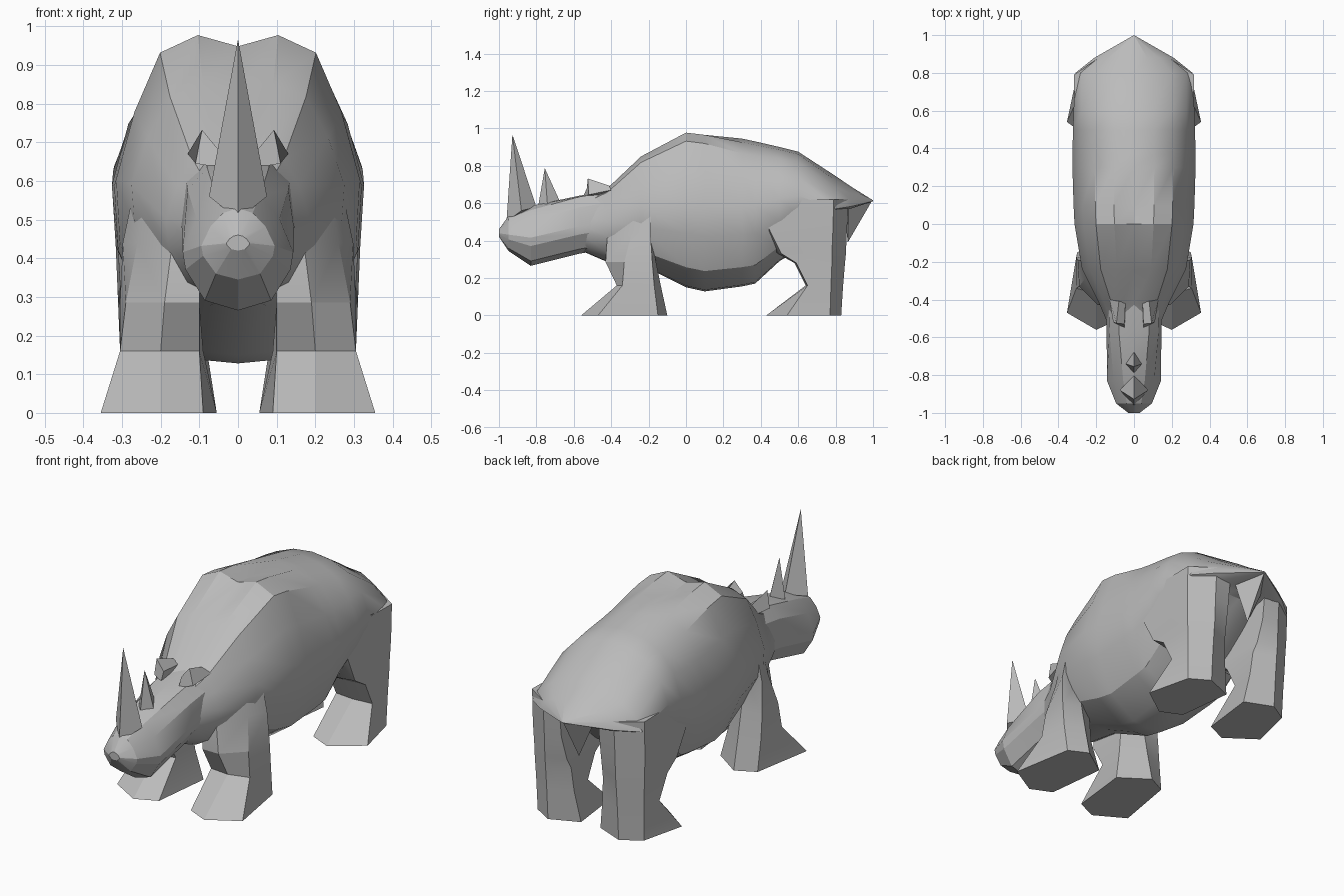
import bpy
import bmesh
import math

if "Cube" in bpy.data.objects:
    bpy.data.objects.remove(bpy.data.objects["Cube"])

# One flat colour for the whole animal
hide = bpy.data.materials.new("grey hide")
hide.use_nodes = True
hide_colour = (0.5, 0.5, 0.5, 1)
hide.diffuse_color = hide_colour
hide.node_tree.nodes["Principled BSDF"].inputs["Base Color"].default_value = hide_colour


def loft(name, rings, smooth_angle=30):
    """Skin a closed solid over rings that share one point count."""
    bm = bmesh.new()
    loops = [[bm.verts.new(point) for point in ring] for ring in rings]
    for lower, upper in zip(loops, loops[1:]):
        count = len(lower)
        for i in range(count):
            j = (i + 1) % count
            bm.faces.new((lower[i], lower[j], upper[j], upper[i]))
    bm.faces.new(loops[0])
    bm.faces.new(loops[-1])
    bmesh.ops.remove_doubles(bm, verts=bm.verts, dist=0.0005)
    bmesh.ops.recalc_face_normals(bm, faces=bm.faces)
    mesh = bpy.data.meshes.new(name)
    bm.to_mesh(mesh)
    bm.free()
    mesh.materials.append(hide)
    part = bpy.data.objects.new(name, mesh)
    bpy.context.collection.objects.link(part)
    bpy.ops.object.select_all(action="DESELECT")
    part.select_set(True)
    bpy.context.view_layer.objects.active = part
    bpy.ops.object.shade_smooth_by_angle(angle=math.radians(smooth_angle))


def torso_rings(stations):
    """Scale a half profile to each (profile, y, half width, top, bottom) and mirror it."""
    rings = []
    for profile, y, width, top, bottom in stations:
        outline = profile + [(-x, h) for x, h in profile[-2:0:-1]]
        rings.append([(x * width, y, bottom + h * (top - bottom)) for x, h in outline])
    return rings


def mirrored(name, rings, smooth_angle):
    """Build a left part and its right twin."""
    for side, sign in (("left", 1), ("right", -1)):
        loft(side + "_" + name,
             [[(sign * x, y, z) for x, y, z in ring] for ring in rings], smooth_angle)


def leg(name, levels):
    mirrored(name, [[(x, y, z) for x, y in ring] for z, ring in levels], 25)


def spike(name, base, tip):
    loft(name, [base, [tip] * len(base)], 10)


# Barrel body: twin shoulder ridges that merge into one spine and a pointed rump
flank = [(1, .55), (.97, .35), (.72, .13), (.27, .01), (0, 0)]
shoulder = [(0, .965), (.33, 1), (.64, .945), (.85, .76)] + flank
back = [(0, 1), (.33, .975), (.64, .9), (.87, .75)] + flank
rump = [(0, 1), (.33, .88), (.64, .7), (.9, .4), (1, .1), (.9, .05), (.7, 0), (.3, 0), (0, 0)]
loft("body", torso_rings([
    (shoulder, -.57, .12, .60, .35),
    (shoulder, -.42, .185, .68, .285),
    (shoulder, -.24, .275, .85, .27),
    (shoulder, 0, .315, .977, .15),
    (shoulder, .1, .32, .965, .128),
    (back, .3, .326, .945, .155),
    (back, .37, .326, .93, .17),
    (back, .5, .323, .90, .29),
    (back, .6, .32, .875, .35),
    (rump, .8, .31, .745, .55),
    (rump, .88, .21, .69, .57),
    (rump, 1, 0, .615, .61),
]))

# Tail flap hanging between the haunches
spike("tail", [(-.1, .87, .61), (0, .84, .62), (.1, .87, .61), (0, .995, .613)], (0, .865, .39))

# Head with a wide jaw, wedge-shaped muzzle and fuller skull
jaw = [(1, .47), (.95, .33), (.6, .08), (0, 0)]
muzzle = [(0, 1), (.4, .93), (.75, .74)] + jaw
skull = [(0, 1), (.55, .98), (.9, .8)] + jaw
loft("head", torso_rings([
    (muzzle, -1, .03, .46, .42),
    (muzzle, -.95, .095, .53, .345),
    (muzzle, -.83, .143, .585, .265),
    (skull, -.57, .145, .64, .33),
    (skull, -.38, .15, .67, .36),
]), 20)

# Horns
spike("front_horn", [(0, -.96, .50), (.075, -.88, .56), (0, -.80, .58), (-.075, -.88, .56)],
      (0, -.928, .967))
spike("rear_horn", [(0, -.79, .585), (.045, -.74, .58), (0, -.67, .60), (-.045, -.74, .58)],
      (0, -.755, .787))

# Ears: an upright front opening and a low back edge
mirrored("ear", [
    [(.05, -.53, .68), (.093, -.525, .732), (.11, -.52, .645), (.05, -.55, .635)],
    [(.045, -.41, .675), (.08, -.41, .693), (.13, -.40, .67), (.05, -.41, .64)],
], 10)

# Front legs with splayed feet and shoulders sunk into the chest
leg("front_leg", [
    (0, [(.09, -.51), (.2, -.56), (.355, -.47), (.30, -.15), (.2, -.10), (.055, -.2)]),
    (.16, [(.1, -.36), (.2, -.37), (.305, -.34), (.305, -.17), (.2, -.135), (.09, -.22)]),
    (.285, [(.1, -.43), (.19, -.43), (.29, -.33), (.305, -.18), (.2, -.16), (.1, -.22)]),
    (.44, [(.1, -.43), (.17, -.42), (.26, -.29), (.298, -.19), (.2, -.19), (.1, -.22)]),
    (.62, [(.1, -.38), (.14, -.38), (.23, -.27), (.26, -.19), (.2, -.19), (.1, -.22)]),
])

# Rear legs, running up into the haunches
leg("rear_leg", [
    (0, [(.09, .48), (.2, .43), (.355, .54), (.30, .77), (.2, .83), (.055, .77)]),
    (.16, [(.1, .65), (.2, .64), (.305, .65), (.305, .775), (.2, .84), (.08, .79)]),
    (.28, [(.1, .59), (.2, .58), (.308, .59), (.31, .78), (.2, .85), (.09, .80)]),
    (.33, [(.1, .51), (.2, .49), (.305, .51), (.312, .78), (.2, .855), (.1, .82)]),
    (.45, [(.1, .42), (.2, .40), (.312, .45), (.317, .785), (.2, .86), (.11, .85)]),
    (.62, [(.1, .35), (.2, .34), (.31, .38), (.318, .79), (.2, .87), (.11, .87)]),
])
